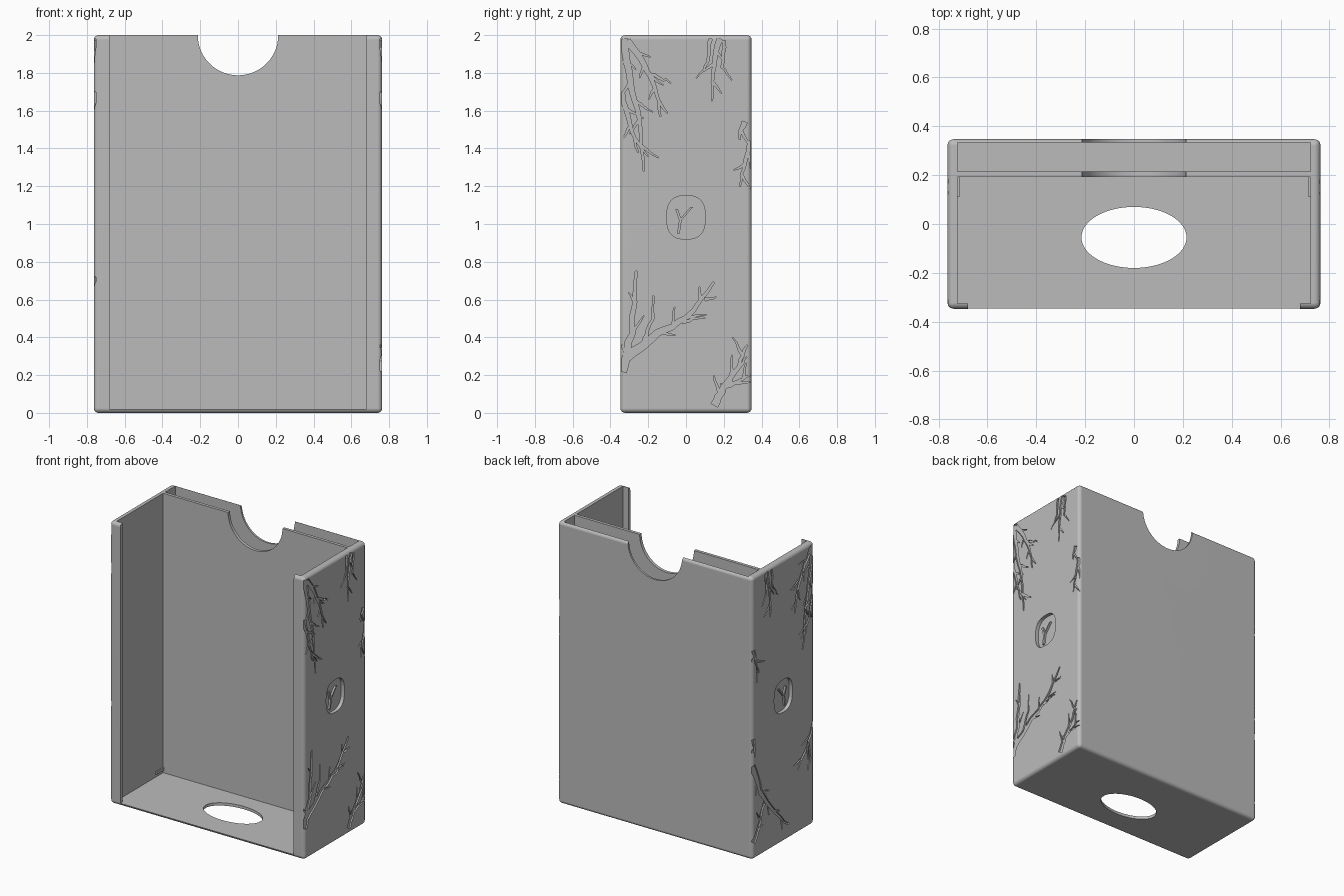
import bpy, bmesh, math, random
from mathutils import Vector, Matrix

random.seed(4)
old = bpy.data.objects.get("Cube")
if old:
    bpy.data.objects.remove(old)

grey = bpy.data.materials.new("light_grey")
grey.use_nodes = True
grey.diffuse_color = (0.5, 0.5, 0.5, 1)
grey.node_tree.nodes["Principled BSDF"].inputs["Base Color"].default_value = (0.5, 0.5, 0.5, 1)

HX, HY, TOP = 0.763, 0.347, 2.0
FLOOR, INNER_X, CUT_DEPTH = 0.02, 0.722, 0.01


def to_object(name, bm):
    bmesh.ops.recalc_face_normals(bm, faces=bm.faces)
    mesh = bpy.data.meshes.new(name)
    bm.to_mesh(mesh)
    bm.free()
    obj = bpy.data.objects.new(name, mesh)
    bpy.context.collection.objects.link(obj)
    mesh.materials.append(grey)
    return obj


def box(name, x, y, z):
    bm = bmesh.new()
    bmesh.ops.create_cube(bm, size=1)
    for v in bm.verts:
        v.co = [r[0] + (c + 0.5) * (r[1] - r[0]) for c, r in zip(v.co, (x, y, z))]
    return to_object(name, bm)


def prism(name, outline, axis, lo, hi):
    """Extrude a closed 2D outline along one axis (0 = x, 1 = y, 2 = z)."""
    bm = bmesh.new()
    add_prism(bm, outline, axis, lo, hi)
    return to_object(name, bm)


def add_prism(bm, outline, axis, lo, hi):
    rings = []
    for t in (lo, hi):
        ring = []
        for a, b in outline:
            co = [a, b]
            co.insert(axis, t)
            ring.append(bm.verts.new(co))
        rings.append(ring)
    n = len(outline)
    for i in range(n):
        j = (i + 1) % n
        bm.faces.new((rings[0][i], rings[0][j], rings[1][j], rings[1][i]))
    bm.faces.new(rings[0])
    bm.faces.new(rings[1])


def ellipse(cx, cy, rx, ry, power=1.0, n=64):
    pts = []
    for i in range(n):
        c, s = math.cos(math.tau * i / n), math.sin(math.tau * i / n)
        pts.append((cx + rx * math.copysign(abs(c) ** power, c),
                    cy + ry * math.copysign(abs(s) ** power, s)))
    return pts


def carve(target, cutter, overlapping=False):
    mod = target.modifiers.new("carve", 'BOOLEAN')
    mod.operation = 'DIFFERENCE'
    mod.solver = 'EXACT'
    mod.use_self = overlapping
    mod.object = cutter
    bpy.context.view_layer.objects.active = target
    bpy.ops.object.modifier_apply(modifier=mod.name)
    bpy.data.objects.remove(cutter)


def wavy(path, steps=4, wobble=0.006):
    """Subdivide a path and give it a natural, slightly knotted course."""
    pts = [Vector(path[0])]
    for a, b in zip(path, path[1:]):
        a, b = Vector(a), Vector(b)
        side = (b - a).orthogonal().normalized()
        for k in range(1, steps + 1):
            pts.append(a.lerp(b, k / steps) + side * random.uniform(-wobble, wobble))
    return pts


def ribbon(bm, pts, width, side):
    """Tapered branch cutter on one side wall."""
    left, right = [], []
    for i, p in enumerate(pts):
        d = (pts[min(i + 1, len(pts) - 1)] - pts[max(i - 1, 0)]).normalized()
        w = width * (1 - 0.8 * i / (len(pts) - 1)) / 2
        n = Vector((-d.y, d.x)) * w
        left.append(p + n)
        right.append(p - n)
    add_prism(bm, left + right[::-1], 0, side * (HX - CUT_DEPTH), side * (HX + 0.02))


def branches(name, paths, side):
    """Carving tool: main branches with short side twigs."""
    bm = bmesh.new()
    for width, path in paths:
        pts = wavy(path)
        ribbon(bm, pts, width, side)
        if width < 0.02:
            continue
        for i in range(2, len(pts) - 1, 2):
            sign = 1 if i % 4 else -1
            d = (pts[i + 1] - pts[i]).normalized()
            d = Matrix.Rotation(sign * random.uniform(0.5, 0.8), 2) @ d
            tip = pts[i] + d * random.uniform(0.06, 0.12)
            ribbon(bm, wavy([pts[i], tip], 3, 0.004), 0.016, side)
    return to_object(name, bm)


# Case body: rounded block, hollowed
case = box("card_case", (-HX, HX), (-HY, HY), (0, TOP))
bevel = case.modifiers.new("round_edges", 'BEVEL')
bevel.width, bevel.segments = 0.025, 5
bpy.context.view_layer.objects.active = case
bpy.ops.object.modifier_apply(modifier=bevel.name)

inside = (-INNER_X, INNER_X)
carve(case, box("main_space", inside, (-0.325, 0.193), (FLOOR, 3)))
carve(case, box("rear_slot", inside, (0.215, 0.333), (FLOOR, 3)))
carve(case, box("front_opening", (-0.68, 0.68), (-1, -0.3), (FLOOR, 3)))
carve(case, prism("thumb_notch", ellipse(0, TOP, 0.213, 0.213), 1, 0.15, 0.5))
carve(case, prism("floor_hole", ellipse(0, -0.055, 0.215, 0.125), 2, -0.1, 0.1))

# Carved branches, given as (width, path) in (y, z) on each side wall
hanging = [
    (0.04, [(-.33, 1.98), (-.29, 1.75), (-.25, 1.55), (-.22, 1.28)]),
    (0.035, [(-.31, 1.97), (-.22, 1.84), (-.16, 1.72), (-.13, 1.57)]),
    (0.03, [(-.34, 1.7), (-.3, 1.52), (-.25, 1.38)]),
    (0.018, [(-.2, 1.8), (-.13, 1.77), (-.08, 1.75)]),
    (0.03, [(.18, 1.98), (.15, 1.85), (.14, 1.65)]),
    (0.018, [(.13, 1.98), (.12, 1.86), (.06, 1.77)]),
    (0.018, [(.2, 1.97), (.19, 1.83), (.24, 1.76)]),
]
left_branches = hanging + [
    (0.03, [(.31, 1.54), (.28, 1.45)][::1]),
    (0.025, [(.34, 1.44), (.31, 1.32), (.28, 1.2)]),
    (0.05, [(-.34, .22), (-.29, .42), (-.26, .75)]),
    (0.05, [(-.32, .29), (-.15, .42), (0, .5), (.15, .69)]),
    (0.018, [(-.22, .37), (-.18, .5), (-.17, .62)]),
    (0.018, [(-.02, .48), (.04, .5), (.1, .5)]),
    (0.018, [(.1, .6), (.16, .61)]),
    (0.04, [(.15, .04), (.2, .13), (.28, .25), (.32, .36)]),
    (0.018, [(.18, .09), (.15, .2)]),
    (0.025, [(.2, .14), (.27, .16), (.34, .2)]),
]
right_branches = hanging + [
    (0.025, [(.33, 1.48), (.31, 1.4), (.27, 1.3)]),
    (0.025, [(.33, .85), (.32, .72)]),
    (0.05, [(.34, .66), (.25, .45), (.1, .25), (-.06, .1)]),
    (0.04, [(.33, .12), (.26, .25), (.2, .42)]),
    (0.03, [(-.34, .72), (-.27, .58), (-.16, .45)]),
    (0.018, [(-.28, .6), (-.3, .48), (-.27, .4)]),
]
for side, paths in ((1, left_branches), (-1, right_branches)):
    carve(case, branches("branch_cutter", paths, side), True)
    # Rounded medallion recess
    carve(case, prism("recess_cutter", ellipse(0, 1.035, 0.102, 0.115, 0.75, 40), 0,
                      side * (HX - 0.025), side * (HX + 0.05)))
    # Raised twig in the recess
    bm = bmesh.new()
    for path in ([(-.04, .95), (-.03, 1.02), (.03, 1.09)], [(-.03, 1.02), (-.05, 1.08)]):
        left = [Vector(p) for p in path]
        add_prism(bm, [(p.x - .007, p.y) for p in left] + [(p.x + .007, p.y) for p in left[::-1]],
                  0, side * (HX - 0.03), side * (HX - 0.012))
    to_object("left_recess_twig" if side > 0 else "right_recess_twig", bm)
    # Small stop on the inner wall
    box("left_stop" if side > 0 else "right_stop",
        tuple(sorted((side * 0.714, side * 0.725))), (0.11, 0.195), (0.04, 0.06))

# Smooth rounded edges, flat walls
bpy.ops.object.select_all(action='DESELECT')
case.select_set(True)
bpy.context.view_layer.objects.active = case
bpy.ops.object.shade_smooth_by_angle(angle=math.radians(30))
normals = case.modifiers.new("flat_walls", 'WEIGHTED_NORMAL')
normals.keep_sharp = True
